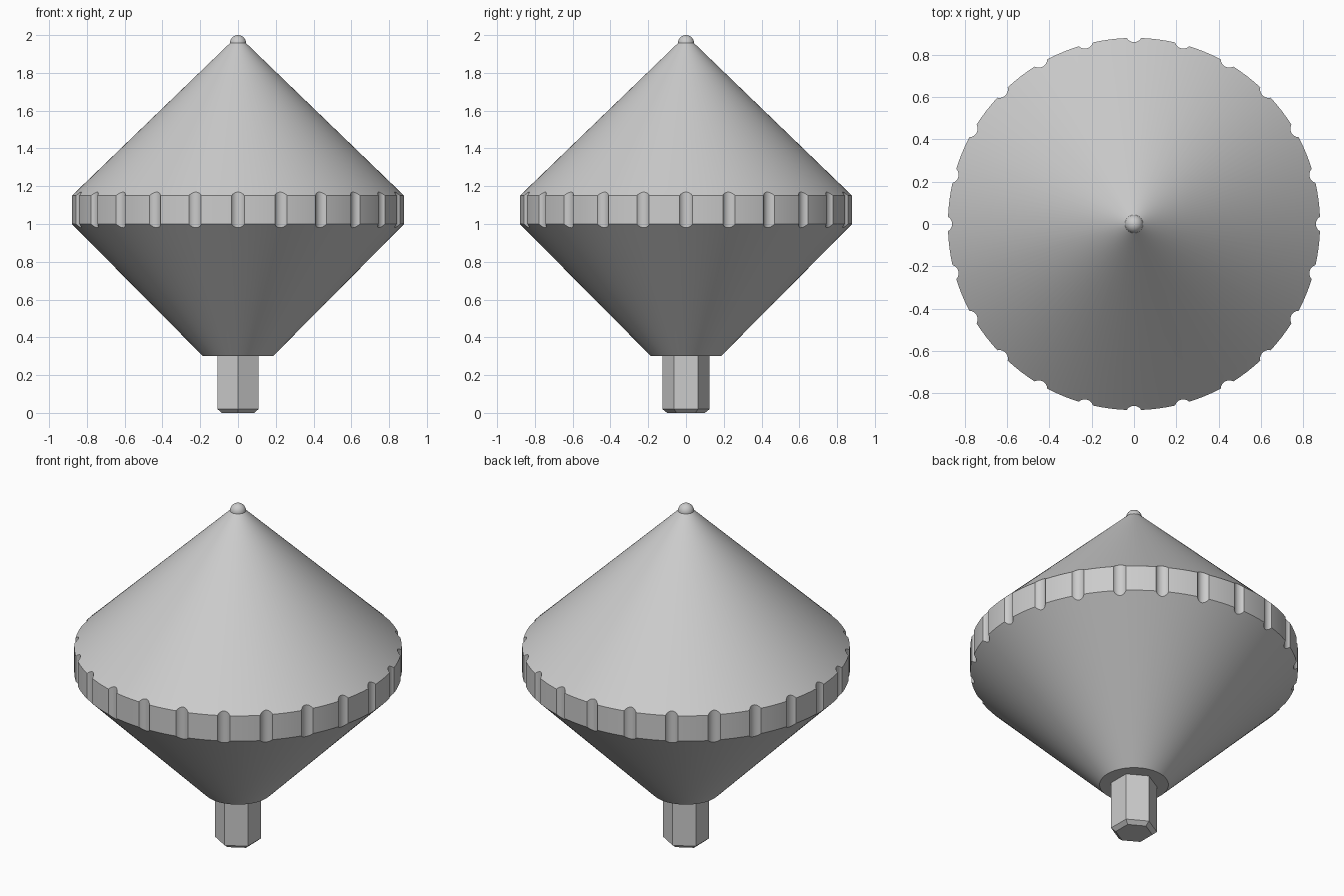
import bpy
import bmesh
from math import cos, sin, pi, radians

if "Cube" in bpy.data.objects:
    bpy.data.objects.remove(bpy.data.objects["Cube"], do_unlink=True)

grey = bpy.data.materials.new("plain grey")
grey.use_nodes = True
grey.diffuse_color = (0.6, 0.6, 0.6, 1)
grey.node_tree.nodes["Principled BSDF"].inputs["Base Color"].default_value = (0.6, 0.6, 0.6, 1)


def lathe(name, profile, sides, turn=0.0):
    """Closed solid turned around z from (radius, height) points, bottom to top."""
    bm = bmesh.new()
    rings = []
    for r, z in profile:
        if r == 0:
            rings.append([bm.verts.new((0, 0, z))] * sides)
        else:
            angles = [turn + 2 * pi * i / sides for i in range(sides)]
            rings.append([bm.verts.new((r * cos(a), r * sin(a), z)) for a in angles])
    for low, high in zip(rings, rings[1:]):
        for i in range(sides):
            j = (i + 1) % sides
            corners = dict.fromkeys([low[i], low[j], high[j], high[i]])
            bm.faces.new(list(corners))
    for ring, radius in ((rings[0][::-1], profile[0][0]), (rings[-1], profile[-1][0])):
        if radius > 0:
            bm.faces.new(ring)
    bmesh.ops.recalc_face_normals(bm, faces=bm.faces)
    mesh = bpy.data.meshes.new(name)
    bm.to_mesh(mesh)
    bm.free()
    mesh.materials.append(grey)
    obj = bpy.data.objects.new(name, mesh)
    bpy.context.collection.objects.link(obj)
    return obj


def select(obj):
    bpy.ops.object.select_all(action="DESELECT")
    obj.select_set(True)
    bpy.context.view_layer.objects.active = obj


def smooth(obj, angle=30):
    select(obj)
    bpy.ops.object.shade_smooth_by_angle(angle=radians(angle))


# Double cone body; the extra rings keep the cone faces clear of the grip notches
RIM, LOW, HIGH = 0.88, 1.0, 1.15
body = lathe("double_cone_body", [(0.185, 0.30), (0.84, 0.96), (RIM, LOW),
                                  (RIM, HIGH), (0.84, 1.188), (0.04, 1.96)], 144)

# Ring of round cutters for the grip notches
bm = bmesh.new()
COUNT = 24
for k in range(COUNT):
    a = 2 * pi * k / COUNT
    new = bmesh.ops.create_cone(bm, cap_ends=True, segments=32,
                                radius1=0.04, radius2=0.04, depth=0.5)
    bmesh.ops.translate(bm, verts=new["verts"],
                        vec=(0.9 * cos(a), 0.9 * sin(a), (LOW + HIGH) / 2))
mesh = bpy.data.meshes.new("notch_cutters")
bm.to_mesh(mesh)
bm.free()
mesh.materials.append(grey)
cutters = bpy.data.objects.new("notch_cutters", mesh)
bpy.context.collection.objects.link(cutters)
cutters.hide_render = True

cut = body.modifiers.new("grip notches", "BOOLEAN")
cut.operation = "DIFFERENCE"
cut.solver = "EXACT"
cut.object = cutters
select(body)
bpy.ops.object.modifier_apply(modifier=cut.name)
bpy.data.objects.remove(cutters, do_unlink=True)
smooth(body)

# Rounded tip
BALL = 0.043
arc = [(BALL * cos(pi / 2 * i / 10), 2 - BALL + BALL * sin(pi / 2 * i / 10)) for i in range(10)]
tip = lathe("ball_tip", [(BALL, 1.95)] + arc + [(0, 2.0)], 48)
smooth(tip)

# Hexagonal drive shank with a chamfered end
lathe("hex_shank", [(0.10, 0), (0.125, 0.02), (0.125, 0.31)], 6, pi / 2)
